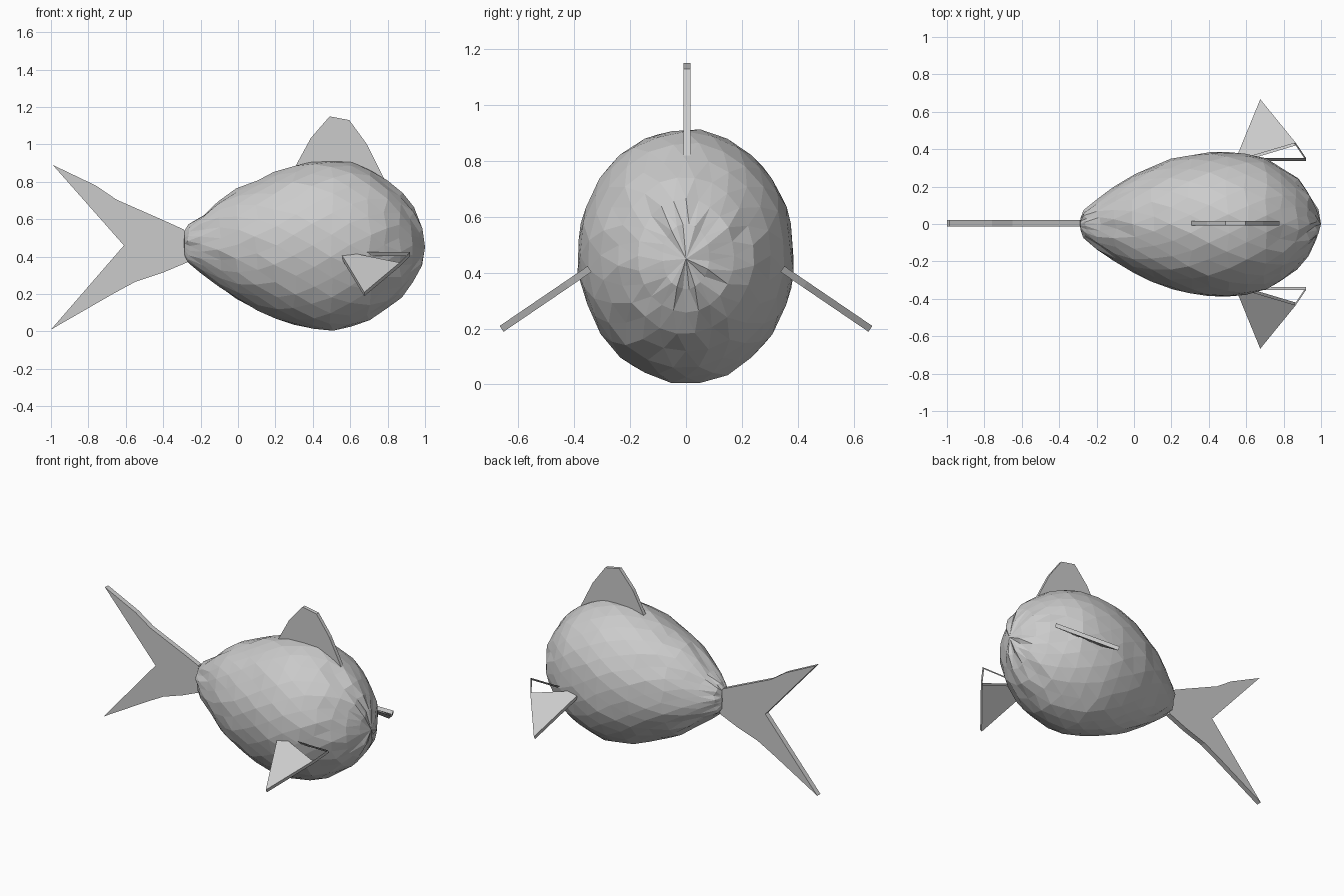
import bpy, bmesh, random
from math import cos, sin, pi, hypot

if "Cube" in bpy.data.objects:
    bpy.data.objects.remove(bpy.data.objects["Cube"])

random.seed(4)


def finish(bm, name):
    bmesh.ops.recalc_face_normals(bm, faces=bm.faces)
    mesh = bpy.data.meshes.new(name)
    bm.to_mesh(mesh)
    bm.free()
    ob = bpy.data.objects.new(name, mesh)
    bpy.context.collection.objects.link(ob)
    return ob


def plate(name, outline, y, thick):
    """Flat fin cut from an xz outline."""
    bm = bmesh.new()
    face = bm.faces.new([bm.verts.new((x, y - thick / 2, z)) for x, z in outline])
    ext = bmesh.ops.extrude_face_region(bm, geom=[face], use_keep_orig=True)
    moved = [v for v in ext["geom"] if isinstance(v, bmesh.types.BMVert)]
    bmesh.ops.translate(bm, verts=moved, vec=(0, thick, 0))
    return finish(bm, name)


# Body: staggered, slightly irregular triangulated rings (x, bottom, top, half width)
stations = [
    (-0.285, .40, .54, .035), (-0.26, .365, .575, .075), (-0.19, .31, .625, .14),
    (-0.1, .235, .70, .20), (0, .165, .765, .265), (0.1, .11, .815, .31),
    (0.2, .065, .855, .35), (0.3, .03, .89, .375), (0.4, .01, .91, .39),
    (0.5, 0, .917, .39), (0.6, .018, .907, .38), (0.7, .058, .87, .355),
    (0.79, .115, .81, .31), (0.87, .18, .745, .245), (0.93, .255, .665, .175),
    (0.975, .34, .575, .085),
]
N = 24
bm = bmesh.new()
rings = []
for i, (x, lo, hi, w) in enumerate(stations):
    ring = []
    for k in range(N):
        a = 2 * pi * (k + 0.5 * (i % 2)) / N
        s = 1 + random.uniform(-.022, .004)
        dx = random.uniform(-.012, .012) if i else 0
        z = (lo + hi) / 2 + (hi - lo) / 2 * sin(a) * s
        ring.append(bm.verts.new((x + dx, w * cos(a) * s, max(z, 0))))
    rings.append(ring)
for i in range(len(rings) - 1):
    p, q = rings[i], rings[i + 1]
    for k in range(N):
        n = (k + 1) % N
        if i % 2 == 0:
            bm.faces.new((p[k], p[n], q[k]))
            bm.faces.new((p[n], q[n], q[k]))
        else:
            bm.faces.new((p[k], p[n], q[n]))
            bm.faces.new((p[k], q[n], q[k]))
for ring, tip in ((rings[0], (-.29, 0, .475)), (rings[-1], (1, 0, .45))):
    c = bm.verts.new(tip)
    for k in range(N):
        bm.faces.new((ring[k], ring[(k + 1) % N], c))
finish(bm, "body")

# Forked tail and back fin
plate("tail_fin", [(-.99, .89), (-.76, .78), (-.65, .705), (-.40, .595), (-.29, .545),
                   (-.25, .47), (-.27, .37), (-.40, .315), (-.55, .265), (-.67, .20),
                   (-1, .01), (-.61, .46)], .004, .034)
plate("back_fin", [(.30, .87), (.39, 1.035), (.49, 1.15), (.595, 1.13), (.69, 1.0),
                   (.78, .82)], .004, .025)

# Side fins: sloping plates whose front root corner is an open rim
outline = [(.55, .355), (.675, .66), (.865, .427), (.92, .345), (.59, .345)]
bm = bmesh.new()
sides = []
for t in (-.0125, .0125):
    sides.append([bm.verts.new((x, y + .56 * t, .41 - .68 * (y - .35) + .83 * t))
                  for x, y in outline])
for side in sides:
    bm.faces.new((side[0], side[1], side[2], side[4]))
for k in range(5):
    n = (k + 1) % 5
    bm.faces.new((sides[0][k], sides[0][n], sides[1][n], sides[1][k]))
fin = finish(bm, "side_fins")
mirror = fin.modifiers.new("mirror", 'MIRROR')
mirror.use_axis = (False, True, False)
